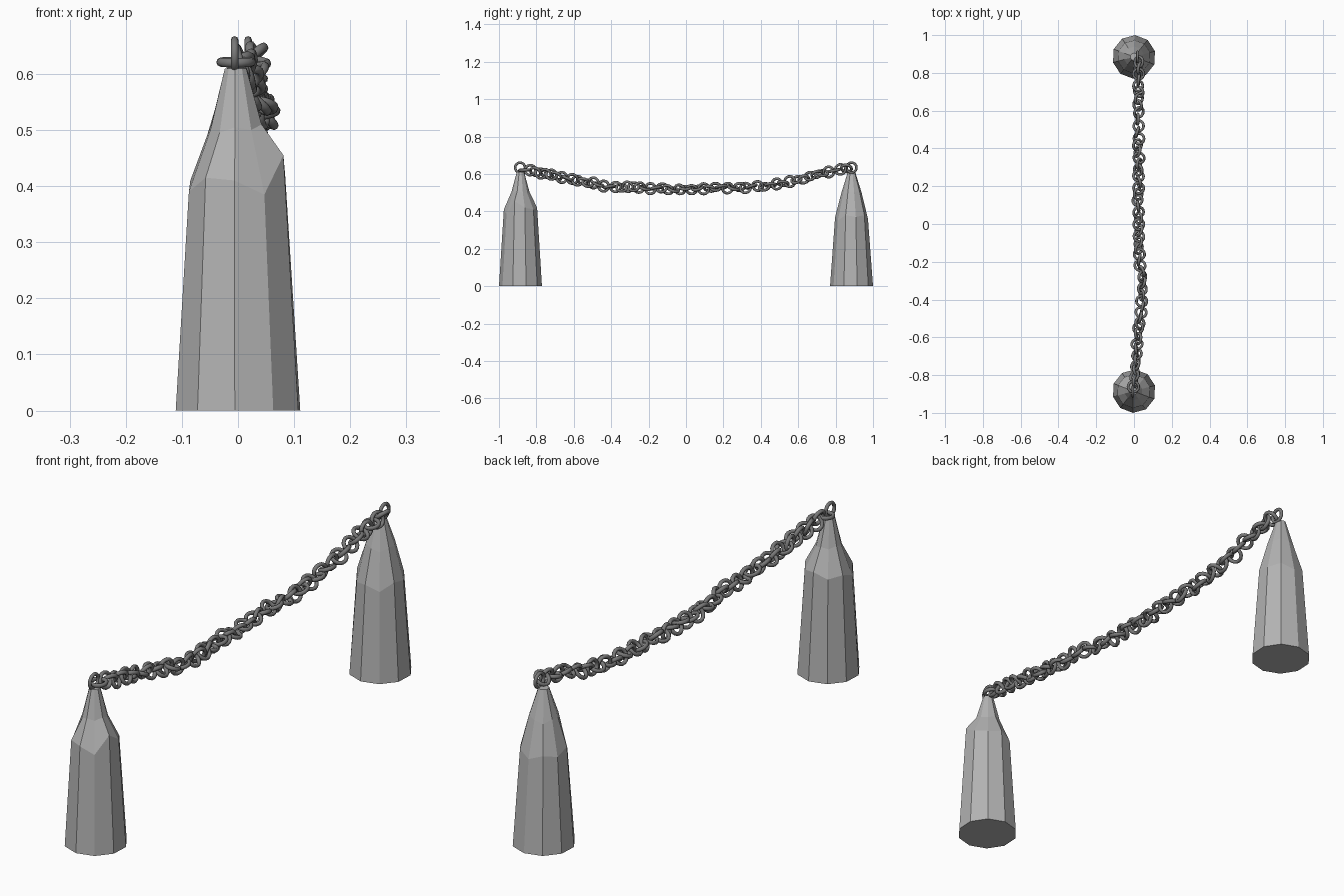
import bpy, bmesh, math, random
from mathutils import Vector, Matrix

if "Cube" in bpy.data.objects:
    bpy.data.objects.remove(bpy.data.objects["Cube"])

random.seed(4)
SIDES = 10


def material(name, grey):
    m = bpy.data.materials.new(name)
    m.diffuse_color = (grey, grey, grey, 1)
    m.use_nodes = True
    m.node_tree.nodes["Principled BSDF"].inputs["Base Color"].default_value = m.diffuse_color
    return m


POST_MAT = material("post_grey", 0.45)
CHAIN_MAT = material("chain_grey", 0.19)


def post(name, y, turn, rings, tip_x):
    # each ring: radius and list of heights (one per side)
    bm = bmesh.new()
    loops = []
    for r, heights in rings:
        loop = []
        for k in range(SIDES):
            a = -math.pi / 2 + turn + k * 2 * math.pi / SIDES
            z = heights[k % len(heights)]
            # the tip leans slightly to one side
            loop.append(bm.verts.new((r * math.cos(a) + tip_x * (z / 0.61) ** 2,
                                      y + r * math.sin(a), z)))
        loops.append(loop)
    for lo, hi in zip(loops, loops[1:]):
        for k in range(SIDES):
            n = (k + 1) % SIDES
            bm.faces.new((lo[k], lo[n], hi[n], hi[k]))
    bm.faces.new(loops[0][::-1])
    bm.faces.new(loops[-1])
    bmesh.ops.recalc_face_normals(bm, faces=bm.faces)
    me = bpy.data.meshes.new(name)
    bm.to_mesh(me)
    bm.free()
    me.materials.append(POST_MAT)
    bpy.context.collection.objects.link(bpy.data.objects.new(name, me))


# carved posts with uneven shoulders
post("front_post", -0.885, -0.05, [
    (0.115, [0]),
    (0.089, [.41, .385, .455, .42, .41, .42, .40, .41, .39, .415]),
    (0.048, [.505, .50, .51, .50, .495]),
    (0.020, [.61])], -0.004)
post("back_post", 0.885, math.pi - 0.05, [
    (0.115, [0]),
    (0.088, [.36, .38, .37, .39, .36, .37, .35, .38, .37, .38]),
    (0.054, [.50, .49, .505, .50, .51]),
    (0.020, [.61])], 0.0)


# one shared round link mesh, its axis along local z
bpy.ops.mesh.primitive_torus_add(major_radius=0.0265, minor_radius=0.0068,
                                 major_segments=16, minor_segments=8)
eye = bpy.context.object
bpy.ops.object.shade_smooth()
link_mesh = eye.data
link_mesh.materials.append(CHAIN_MAT)

# eye rings standing on the post tips
eye.name = "front_eye_ring"
turn = Matrix.Rotation(math.pi / 2, 4, 'Y')
eye.matrix_world = Matrix.Translation((-0.006, -0.887, 0.634)) @ turn
eye2 = bpy.data.objects.new("back_eye_ring", link_mesh)
bpy.context.collection.objects.link(eye2)
eye2.matrix_world = Matrix.Translation((0.018, 0.885, 0.634)) @ turn

# sagging chain path
PATH = [(0.0, -0.862, 0.622), (0.012, -0.72, 0.594), (0.022, -0.58, 0.563),
        (0.044, -0.44, 0.537), (0.041, -0.28, 0.527), (0.027, -0.13, 0.521),
        (0.025, 0.03, 0.521), (0.022, 0.19, 0.527), (0.022, 0.35, 0.528),
        (0.022, 0.52, 0.546), (0.025, 0.70, 0.595), (0.03, 0.858, 0.627)]
PTS = [Vector(p) for p in PATH]


def along(t):
    f = t * (len(PTS) - 1)
    i = max(0, min(int(f), len(PTS) - 2))
    return PTS[i].lerp(PTS[i + 1], f - i)


# links turn against each other by irregular angles, tilting a little
COUNT = 56
twist = 0.0
for i in range(COUNT):
    t = i / (COUNT - 1)
    d = (along(min(t + .02, 1)) - along(max(t - .02, 0))).normalized()
    side = d.cross(Vector((0, 0, 1))).normalized()
    up = side.cross(d)
    normal = up * math.cos(twist) + side * math.sin(twist)
    twist += math.pi / 2 + random.uniform(-0.6, 0.65)
    other = normal.cross(d)
    rot = Matrix((d, other, normal)).transposed().to_4x4()
    tilt = Matrix.Rotation(random.uniform(-0.3, 0.3), 4, 'Y')
    link = bpy.data.objects.new("chain_link_%02d" % i, link_mesh)
    bpy.context.collection.objects.link(link)
    shift = (up * random.uniform(-1, 1) + side * random.uniform(-1, 1)) * 0.005
    link.matrix_world = (Matrix.Translation(along(t) + shift) @ rot @ tilt
                         @ Matrix.Diagonal((1.06, 1.06, 1.2, 1)))
